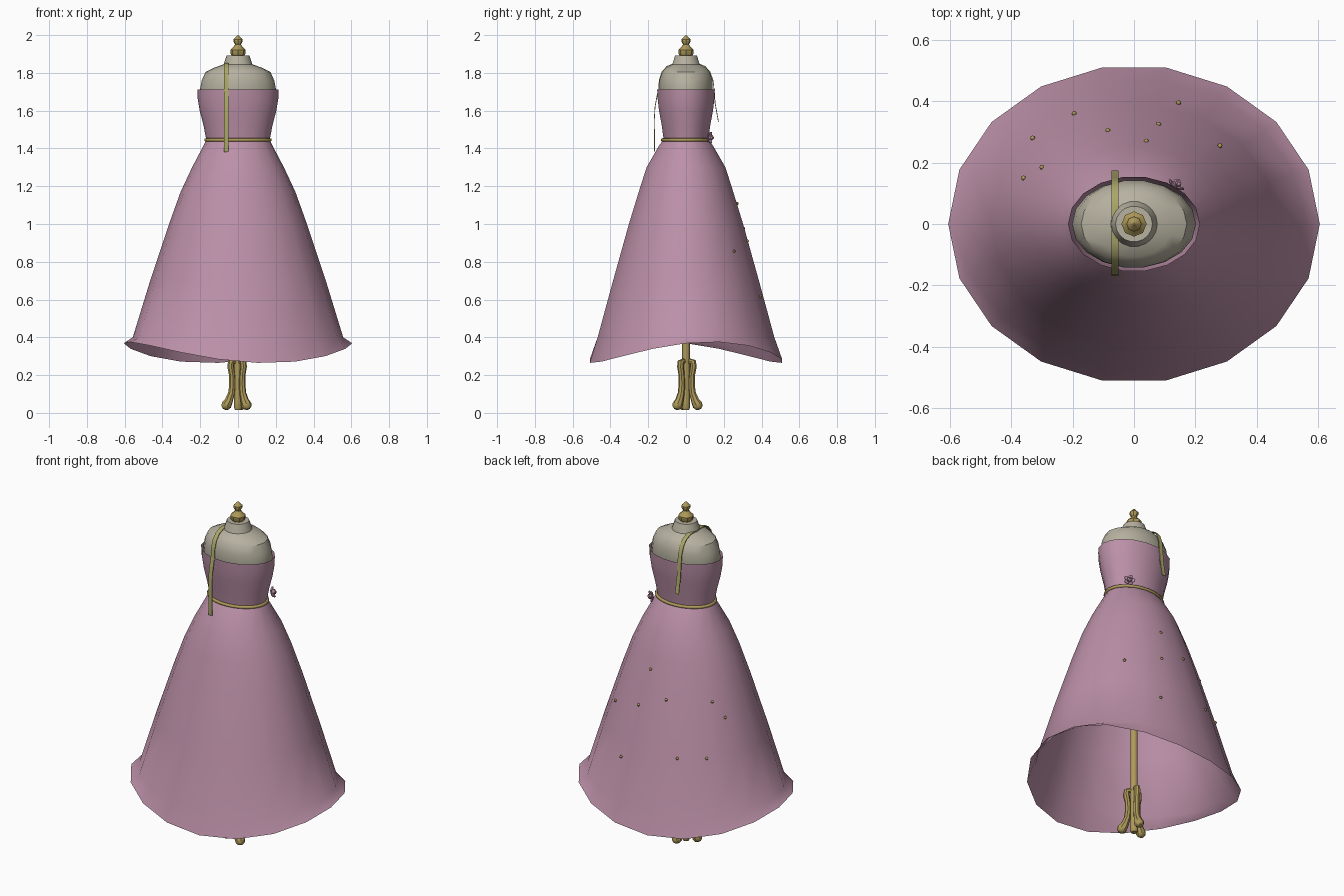
import bpy, bmesh, math
from mathutils import Vector, Matrix

if "Cube" in bpy.data.objects:
    bpy.data.objects.remove(bpy.data.objects["Cube"])

N = 18


def material(name, rgb):
    m = bpy.data.materials.new(name)
    m.diffuse_color = (*rgb, 1)
    m.use_nodes = True
    m.node_tree.nodes["Principled BSDF"].inputs["Base Color"].default_value = m.diffuse_color
    return m


PINK = material("dusty pink", (0.50, 0.28, 0.39))
CREAM = material("linen", (0.47, 0.44, 0.35))
GOLD = material("gold", (0.42, 0.32, 0.10))
TAPE = material("tape olive", (0.40, 0.38, 0.14))


def make(name, bm, mat, smooth=35):
    mesh = bpy.data.meshes.new(name)
    bm.to_mesh(mesh)
    bm.free()
    ob = bpy.data.objects.new(name, mesh)
    bpy.context.collection.objects.link(ob)
    mesh.materials.append(mat)
    if smooth:
        bpy.ops.object.select_all(action='DESELECT')
        ob.select_set(True)
        bpy.context.view_layer.objects.active = ob
        bpy.ops.object.shade_smooth_by_angle(angle=math.radians(smooth))
    return ob


def loft(name, rings, mat, caps=True, smooth=35):
    """Skin a list of equal-length point rings."""
    bm = bmesh.new()
    vs = [[bm.verts.new(p) for p in r] for r in rings]
    n = len(vs[0])
    for a, b in zip(vs, vs[1:]):
        for i in range(n):
            j = (i + 1) % n
            bm.faces.new((a[i], a[j], b[j], b[i]))
    if caps:
        bm.faces.new(vs[0][::-1])
        bm.faces.new(vs[-1])
        bmesh.ops.recalc_face_normals(bm, faces=bm.faces)
    return make(name, bm, mat, smooth)


def ellipse(z, rx, ry, n=N):
    return [(rx * math.cos(2 * math.pi * i / n), ry * math.sin(2 * math.pi * i / n), z)
            for i in range(n)]


def profile(rows, n=N):
    return [ellipse(z, rx, ry, n) for z, rx, ry in rows]


# mannequin torso
loft("torso", profile([
    (1.30, 0.12, 0.09), (1.45, 0.155, 0.108), (1.60, 0.19, 0.133), (1.71, 0.202, 0.143),
    (1.76, 0.192, 0.143), (1.805, 0.172, 0.128), (1.828, 0.125, 0.108),
    (1.845, 0.076, 0.074), (1.893, 0.060, 0.058)]), CREAM)

# bodice, open at the top
loft("bodice", profile([
    (1.445, 0.168, 0.120), (1.52, 0.182, 0.130), (1.60, 0.203, 0.145),
    (1.66, 0.213, 0.152), (1.712, 0.215, 0.155)]), PINK, caps=False, smooth=60)

# skirt with a hem that rises at the sides
SKIRT = [(1.445, 0.168, 0.120), (1.42, 0.180, 0.142), (1.30, 0.243, 0.212),
         (1.17, 0.304, 0.254), (1.00, 0.365, 0.307), (0.70, 0.465, 0.392),
         (0.40, 0.557, 0.475)]
hem = []
for x, y, _ in ellipse(0, 0.605, 0.517):
    t = math.atan2(y / 0.517, x / 0.605)
    hem.append((x, y, 0.320 + 0.056 * math.cos(2 * (t - math.radians(15)))))
loft("skirt", [hem] + profile(SKIRT[::-1]), PINK, caps=False, smooth=75)

# belt
belt = []
for k in range(9):
    a = 2 * math.pi * k / 8
    d = 0.009 * math.cos(a)
    belt.append(ellipse(1.445 + 0.009 * math.sin(a), 0.170 + d, 0.124 + d, 36))
loft("belt", belt, GOLD, caps=False, smooth=60)

# stand: pole and finial
loft("pole", profile([(0.015, 0.016, 0.016), (0.03, 0.022, 0.022), (0.06, 0.020, 0.020),
                      (1.31, 0.020, 0.020)], 12), GOLD)
loft("finial", profile([
    (1.888, 0.030, 0.030), (1.902, 0.040, 0.040), (1.922, 0.041, 0.041), (1.936, 0.025, 0.025),
    (1.950, 0.016, 0.016), (1.968, 0.025, 0.025), (1.978, 0.024, 0.024),
    (1.990, 0.012, 0.012), (2.0, 0.003, 0.003)], 8), GOLD)

# three curved legs: (distance from pole, height, thickness)
LEG = [(0.006, 0.262, 0.010), (0.022, 0.275, 0.014), (0.038, 0.270, 0.018),
       (0.041, 0.245, 0.018), (0.033, 0.200, 0.016), (0.031, 0.150, 0.017),
       (0.036, 0.105, 0.018), (0.050, 0.065, 0.022), (0.063, 0.042, 0.028),
       (0.072, 0.028, 0.022), (0.076, 0.020, 0.010)]
for k, deg in enumerate((-45, 75, 195)):
    rot = Matrix.Rotation(math.radians(deg), 3, 'Z')
    rings = []
    for i, (r, z, w) in enumerate(LEG):
        p, q = LEG[max(i - 1, 0)], LEG[min(i + 1, len(LEG) - 1)]
        t = Vector((q[0] - p[0], 0, q[1] - p[1])).normalized()
        side = Vector((0, 1, 0))
        out = t.cross(side)
        rings.append([rot @ (Vector((r, 0, z)) + w * (math.cos(a) * out + math.sin(a) * side))
                      for a in (2 * math.pi * s / 8 for s in range(8))])
    loft(f"leg_{k + 1}", rings, GOLD, smooth=40)

# measuring tape draped over the shoulder: (y, z)
PATH = [(-0.166, 1.38), (-0.168, 1.55), (-0.164, 1.62), (-0.153, 1.68), (-0.143, 1.72),
        (-0.142, 1.76), (-0.127, 1.805), (-0.100, 1.835), (-0.060, 1.850), (0.060, 1.850),
        (0.100, 1.835), (0.127, 1.805), (0.143, 1.76), (0.150, 1.70), (0.154, 1.64),
        (0.172, 1.54)]
rings = []
for i, (y, z) in enumerate(PATH):
    p, q = PATH[max(i - 1, 0)], PATH[min(i + 1, len(PATH) - 1)]
    n = Vector((0, -(q[1] - p[1]), q[0] - p[0])).normalized() * 0.002
    c = Vector((-0.062, y, z))
    dx = Vector((0.012, 0, 0))
    rings.append([c - dx - n, c + dx - n, c + dx + n, c - dx + n])
loft("measuring_tape", rings, TAPE, smooth=30)

# gold pins on the back of the skirt, set on the skirt surface
PINS = [(-0.36, 0.15), (-0.33, 0.28), (-0.30, 0.185), (-0.195, 0.36), (-0.085, 0.305),
        (0.04, 0.27), (0.08, 0.325), (0.145, 0.395), (0.28, 0.255)]


def skirt_height(x, y):
    for (z0, a0, b0), (z1, a1, b1) in zip(SKIRT, SKIRT[1:]):
        for s in range(50):
            f = s / 50
            if (x / (a0 + f * (a1 - a0))) ** 2 + (y / (b0 + f * (b1 - b0))) ** 2 <= 1:
                return z0 + f * (z1 - z0)
    return 0.40


bm = bmesh.new()
for x, y in PINS:
    bmesh.ops.create_uvsphere(bm, u_segments=8, v_segments=6, radius=0.008,
                              matrix=Matrix.Translation((x, y, skirt_height(x, y))))
make("skirt_pins", bm, GOLD)

# rosette on the belt: bud with a ring of petals
bm = bmesh.new()
face_out = Vector((0.55, 0.83, 0.0)).to_track_quat('Z', 'Y').to_matrix().to_4x4()
base = Matrix.Translation((0.132, 0.118, 1.457)) @ face_out
bmesh.ops.create_icosphere(bm, subdivisions=1, radius=0.016,
                           matrix=base @ Matrix.Translation((0, 0, 0.016)))
for k in range(5):
    m = base @ Matrix.Rotation(2 * math.pi * k / 5, 4, 'Z') @ Matrix.Translation((0.019, 0, 0.008))
    m = m @ Matrix.Rotation(-0.5, 4, 'Y') @ Matrix.Diagonal((0.016, 0.014, 0.006, 1))
    bmesh.ops.create_icosphere(bm, subdivisions=1, radius=1, matrix=m)
make("rosette", bm, PINK, smooth=0)

# skip any inverted normals on the open shells
for name in ("skirt", "bodice", "belt"):
    me = bpy.data.objects[name].data
    bm = bmesh.new()
    bm.from_mesh(me)
    bmesh.ops.remove_doubles(bm, verts=bm.verts, dist=1e-5)
    bmesh.ops.recalc_face_normals(bm, faces=bm.faces)
    bm.to_mesh(me)
    bm.free()
